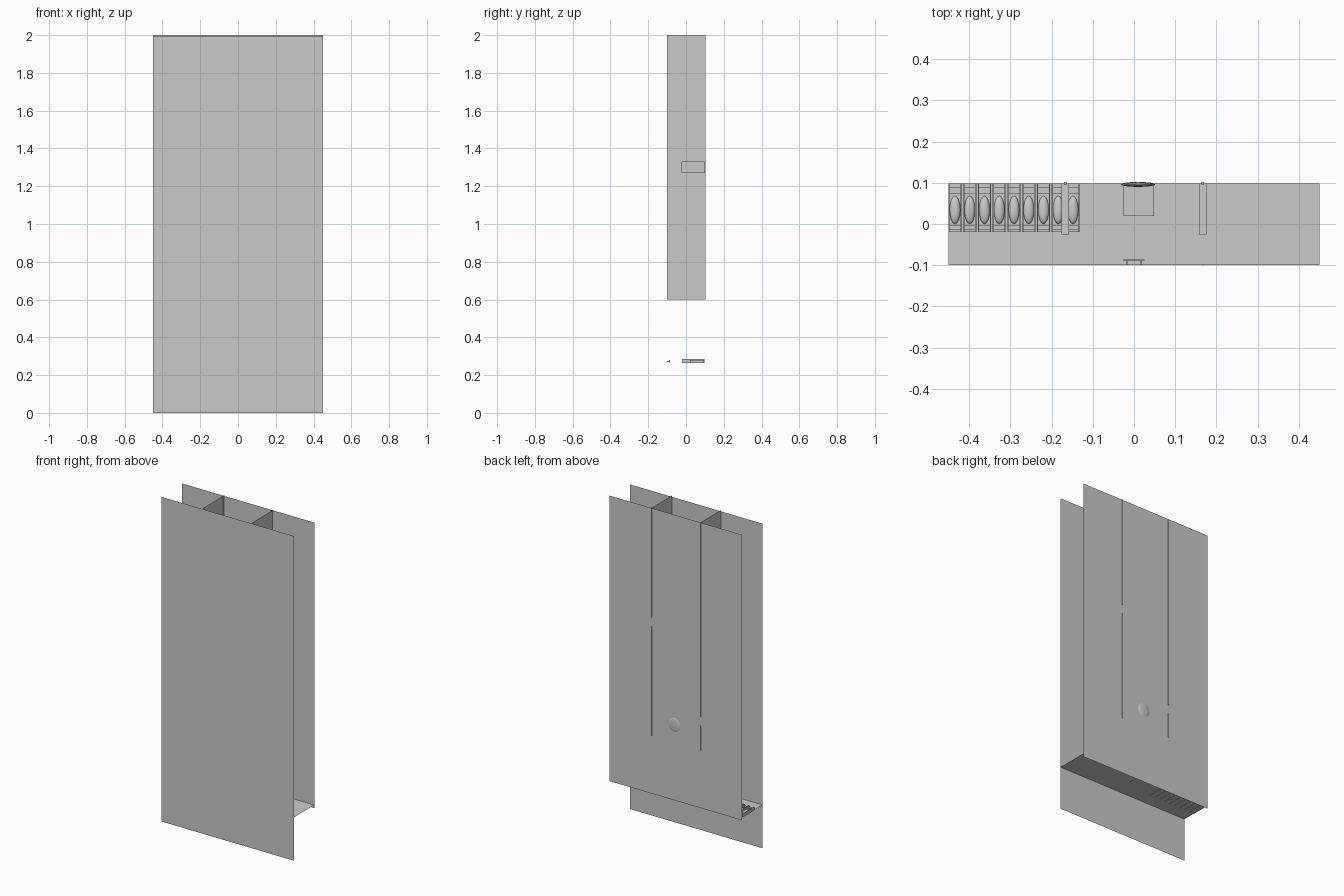
import bpy, bmesh
from mathutils import Vector

if "Cube" in bpy.data.objects:
    bpy.data.objects.remove(bpy.data.objects["Cube"])


def make(name, bm):
    me = bpy.data.meshes.new(name)
    bm.to_mesh(me)
    bm.free()
    ob = bpy.data.objects.new(name, me)
    bpy.context.collection.objects.link(ob)
    return ob


def add_box(bm, lo, hi):
    r = bmesh.ops.create_cube(bm, size=1)
    lo, hi = Vector(lo), Vector(hi)
    for v in r['verts']:
        v.co = Vector([(a + b) / 2 + c * (b - a) for a, b, c in zip(lo, hi, v.co)])


def boxes(name, spans):
    bm = bmesh.new()
    for lo, hi in spans:
        add_box(bm, lo, hi)
    return make(name, bm)


def sheet(name, corners):
    bm = bmesh.new()
    bm.faces.new([bm.verts.new(c) for c in corners])
    return make(name, bm)


W = 0.45
# Large single-sided sheets that enclose the hall
sheet("front_sheet", [(-W, -.1, 0), (W, -.1, 0), (W, -.1, 1.993), (-W, -.1, 1.993)])
sheet("back_sheet", [(W, .098, .247), (-W, .098, .247), (-W, .098, 2), (W, .098, 2)])
sheet("end_wall", [(-W, -.1, .266), (W, -.1, .266), (W, .098, .266), (-W, .098, .266)])

# Long partitions with edge trims that stop at each doorway
for side, x, door in (("left", -.167, .78), ("right", .167, 1.3)):
    sheet(side + "_partition", [(x, -.1, .6), (x, .098, .6), (x, .098, 2), (x, -.1, 2)])
    boxes(side + "_trim", [((x - .003, .095, .6), (x + .003, .102, door - .028)),
                           ((x - .003, .095, door + .028), (x + .003, .102, 2))])
    # Doorway: two jambs, lintel and leaf
    a, b = x - .009, x + .009
    z0, z1 = door - .03, door + .03
    boxes(side + "_door_frame", [((a, -.02, z0), (b, .098, z0 + .006)),
                                 ((a, -.02, z1 - .006), (b, .098, z1)),
                                 ((a, -.025, z0), (b, -.015, z1))])
    boxes(side + "_door_leaf", [((x - .006, -.015, z0), (x + .006, .098, z1))])

# Front line where the right partition meets the front sheet
boxes("right_front_edge", [((.166, -.101, .6), (.168, -.098, 2))])

# Row of rounded cabinets on the end wall
pitch, start = .0365, -.45
for i in range(9):
    x0 = start + i * pitch * .98
    x1 = x0 + .032
    boxes("cabinet_%d" % (i + 1), [((x0, -.02, .264), (x1, .098, .272)),
                                   ((x0, -.02, .272), (x0 + .003, .098, .285)),
                                   ((x1 - .003, -.02, .272), (x1, .098, .285)),
                                   ((x0, -.015, .272), (x1, -.003, .279)),
                                   ((x0, .073, .272), (x1, .088, .279))])
    bm = bmesh.new()
    bmesh.ops.create_uvsphere(bm, u_segments=16, v_segments=10, radius=1)
    for v in bm.verts:
        v.co = Vector(((x0 + x1) / 2 + v.co.x * .013, .034 + v.co.y * .034, .273 + v.co.z * .009))
    for f in bm.faces:
        f.smooth = True
    make("cabinet_bulge_%d" % (i + 1), bm)

# End door and small hanging screen at the middle of the end wall
boxes("end_door", [((-.026, .02, .264), (.048, .095, .28))])
boxes("hanging_screen", [((-.026, -.09, .268), (.025, -.086, .28)),
                         ((-.018, -.1, .27), (-.015, -.09, .276)),
                         ((.015, -.1, .27), (.018, -.09, .276))])

# Rounded lump showing through the back sheet
bm = bmesh.new()
bmesh.ops.create_uvsphere(bm, u_segments=16, v_segments=10, radius=1)
for v in bm.verts:
    v.co = Vector((.01 + v.co.x * .042, .096 + v.co.y * .006, .71 + v.co.z * .045))
for f in bm.faces:
    f.smooth = True
make("back_lump", bm)
